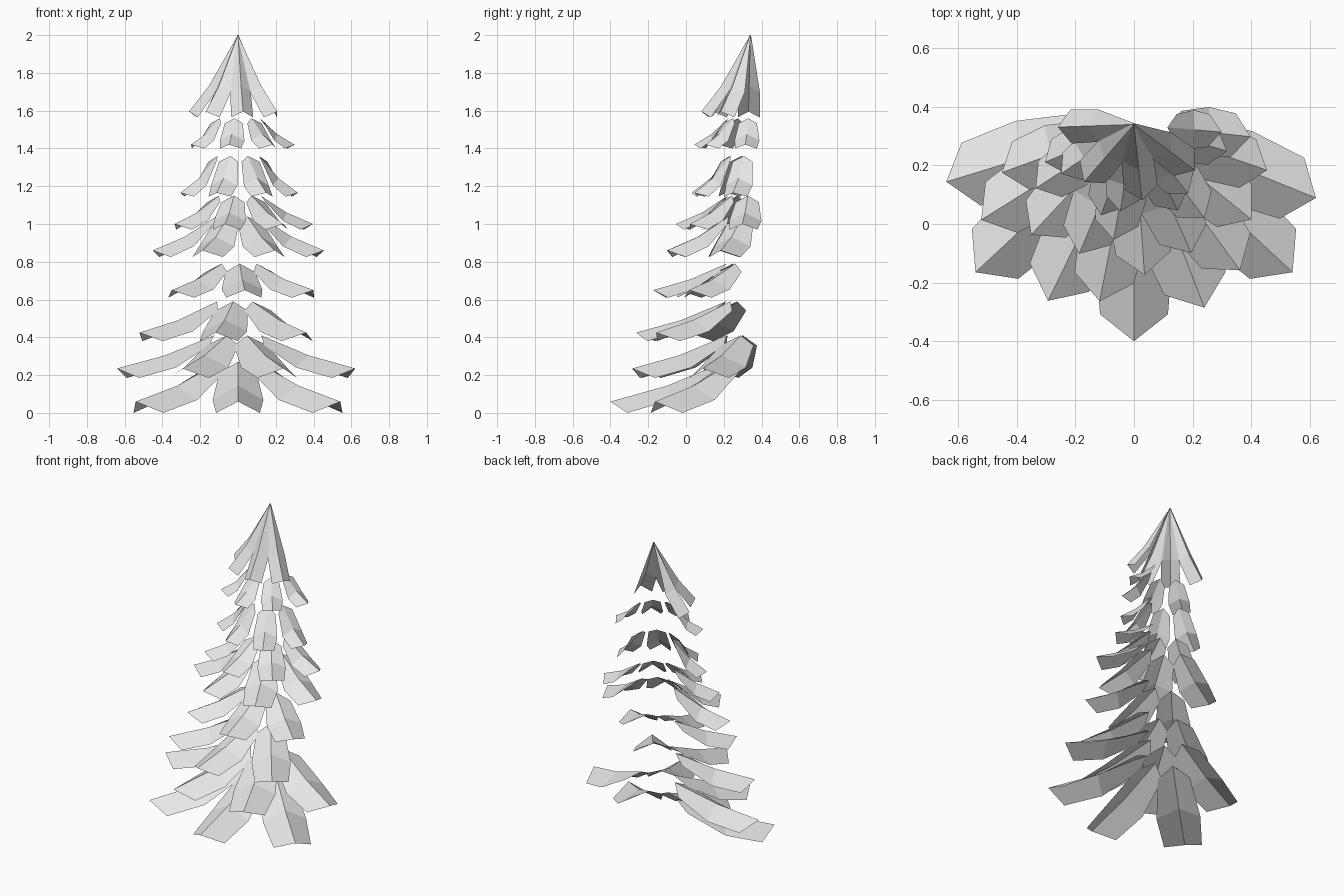
import bpy
from math import radians, cos, sin
from mathutils import Vector

cube = bpy.data.objects.get("Cube")
if cube:
    bpy.data.objects.remove(cube, do_unlink=True)

mat = bpy.data.materials.new("pale_grey")
mat.use_nodes = True
GREY = (0.8, 0.8, 0.8, 1)
mat.diffuse_color = GREY
mat.node_tree.nodes["Principled BSDF"].inputs["Base Color"].default_value = GREY

TRUNK_Y = 0.34   # vertical axis that all boughs radiate from
STEP = 47        # degrees between neighbouring boughs


def bough_strip(ridge, edge, angle, verts, faces):
    """Folded leaf: ridge points (r, z) and edge points (r, half width, z)."""
    a = radians(angle)
    out, side = Vector((cos(a), sin(a), 0)), Vector((-sin(a), cos(a), 0))
    base = Vector((0, TRUNK_Y, 0))
    start = len(verts)
    for (r, z), (er, w, ez) in zip(ridge, edge):
        verts.append(base + out * er + side * w + Vector((0, 0, ez)))
        verts.append(base + out * r + Vector((0, 0, z)))
        verts.append(base + out * er - side * w + Vector((0, 0, ez)))
    for row in range(len(ridge) - 1):
        for col in range(2):
            i = start + row * 3 + col
            faces.append((i, i + 1, i + 4, i + 3)[::-1])


def make_tier(name, ridge, edge, first, count):
    verts, faces = [], []
    for k in range(count):
        bough_strip(ridge, edge, first + k * STEP, verts, faces)
    mesh = bpy.data.meshes.new(name)
    mesh.from_pydata(verts, [], faces)
    mesh.materials.append(mat)
    obj = bpy.data.objects.new(name, mesh)
    bpy.context.collection.objects.link(obj)


def tier(name, top, tip, low, length, w, first, count):
    """Drooping tier, steeper near the trunk and flatter at the tips."""
    r0 = 0.1 + 0.05 * length
    e0, e2 = r0 + 0.45 * w, length - 0.75 * w
    ez = top - 0.45 * w
    ridge = [(r0, top), ((r0 + length) / 2, top + (tip - top) * 0.6), (length, tip)]
    edge = [(e0, w * 0.8, ez),
            ((e0 + e2) / 2, w * 1.1, ez + (low - ez) * 0.68),
            (e2, w * 0.95, low)]
    make_tier(name, ridge, edge, first, count)


# Bough tiers: top z, tip z, lowest z, length, half width, first angle, count
TIERS = [
    (0.27, 0.06, 0.00, 0.74, 0.122, 223, 3),
    (0.41, 0.235, 0.185, 0.67, 0.118, 197, 4),
    (0.59, 0.425, 0.38, 0.615, 0.108, 212, 3),
    (0.79, 0.65, 0.61, 0.515, 0.098, 227, 3),
    (1.04, 0.86, 0.825, 0.48, 0.092, 200, 4),
    (1.15, 1.00, 0.97, 0.40, 0.078, 213, 4),
    (1.36, 1.165, 1.145, 0.33, 0.067, 203, 4),
    (1.56, 1.42, 1.40, 0.30, 0.06, 214, 4),
]
for n, spec in enumerate(TIERS, 1):
    tier(f"bough_tier_{n}", *spec)

# Crown: boughs that all spring from the apex
make_tier("crown",
          [(0.0, 2.0), (0.155, 1.73), (0.26, 1.595)],
          [(0.0, 0.004, 2.0), (0.12, 0.055, 1.70), (0.215, 0.058, 1.565)],
          182, 4)
